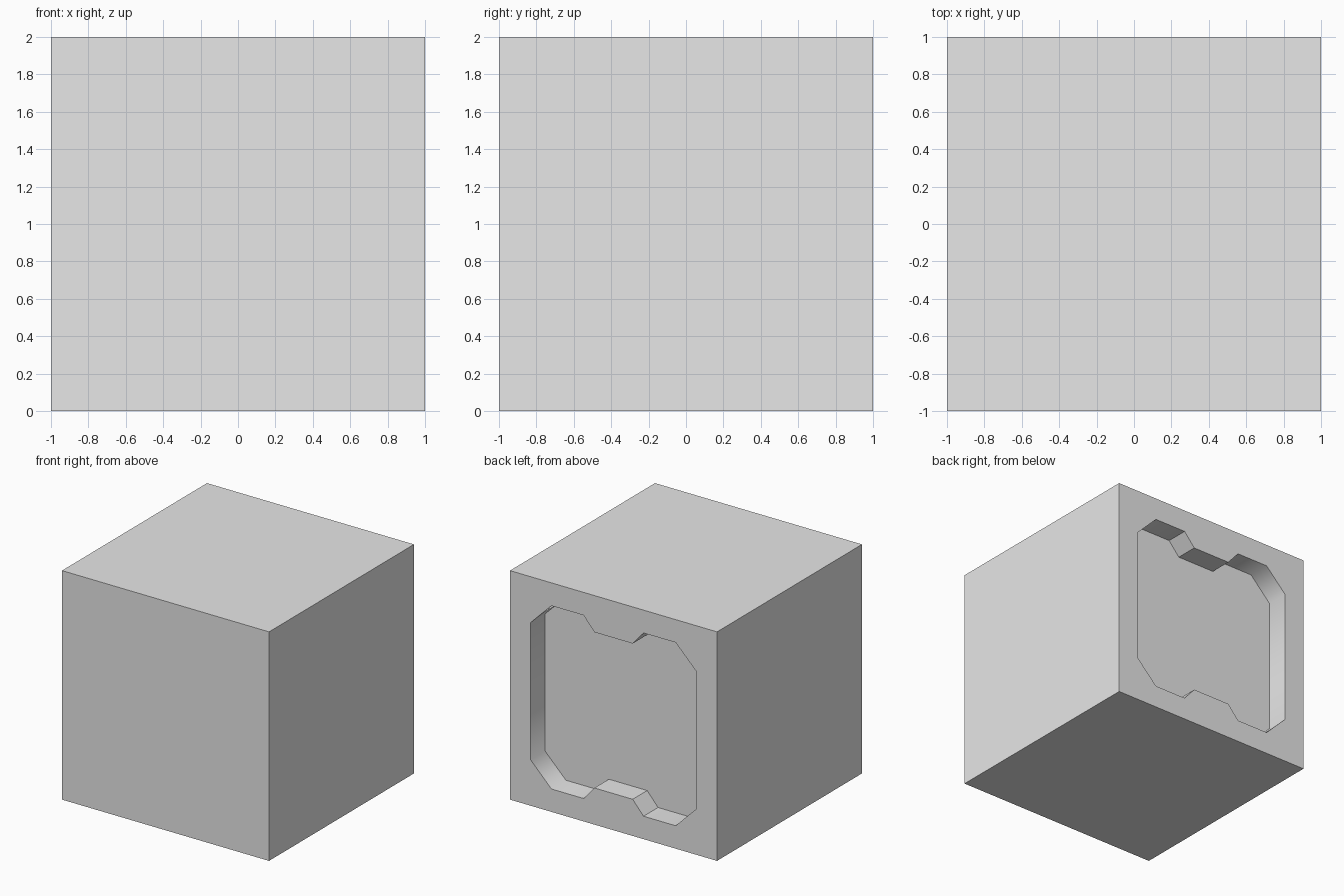
import bpy
import bmesh
import math

cube = bpy.data.objects.get("Cube")
if cube:
    bpy.data.objects.remove(cube, do_unlink=True)

HALF = 1.0          # half the block's side
DEPTH = 0.2         # depth of the recess

grey = bpy.data.materials.new("light grey")
grey.use_nodes = True
grey.diffuse_color = (0.8, 0.8, 0.8, 1)
grey.node_tree.nodes["Principled BSDF"].inputs["Base Color"].default_value = (0.8, 0.8, 0.8, 1)


def add_object(name, bm):
    bmesh.ops.recalc_face_normals(bm, faces=bm.faces)
    mesh = bpy.data.meshes.new(name)
    bm.to_mesh(mesh)
    bm.free()
    mesh.materials.append(grey)
    obj = bpy.data.objects.new(name, mesh)
    bpy.context.collection.objects.link(obj)
    return obj


# Solid block
bm = bmesh.new()
bmesh.ops.create_cube(bm, size=2 * HALF)
bmesh.ops.translate(bm, verts=bm.verts, vec=(0, 0, HALF))
block = add_object("block", bm)

# Recess outline: one quarter, mirrored across both axes
quarter = [(0.8, 0.6), (0.6, 0.8), (0.29, 0.8), (0.185, 0.68)]
upper = quarter + [(-x, z) for x, z in reversed(quarter)]
outline = upper + [(x, -z) for x, z in reversed(upper)]

# Cutter: the outline extruded through the back face
bm = bmesh.new()
face = bm.faces.new([bm.verts.new((x, HALF - DEPTH, HALF + z)) for x, z in outline])
walls = bmesh.ops.extrude_face_region(bm, geom=[face])
moved = [v for v in walls["geom"] if isinstance(v, bmesh.types.BMVert)]
bmesh.ops.translate(bm, verts=moved, vec=(0, 2 * DEPTH, 0))
# Keep the starting cap so the cutter is closed
if not face.is_valid or any(e.is_boundary for e in bm.edges):
    bmesh.ops.holes_fill(bm, edges=[e for e in bm.edges if e.is_boundary])
cutter = add_object("recess_cutter", bm)
cutter.hide_render = True

# Cut the recess into the back of the block
cut = block.modifiers.new("recess", "BOOLEAN")
cut.operation = "DIFFERENCE"
cut.solver = "EXACT"
cut.object = cutter
bpy.ops.object.select_all(action="DESELECT")
block.select_set(True)
bpy.context.view_layer.objects.active = block
bpy.ops.object.modifier_apply(modifier=cut.name)
bpy.data.objects.remove(cutter, do_unlink=True)

# Rounded look on the recess corners, crisp notches and block edges
bpy.ops.object.shade_smooth_by_angle(angle=math.radians(47))
